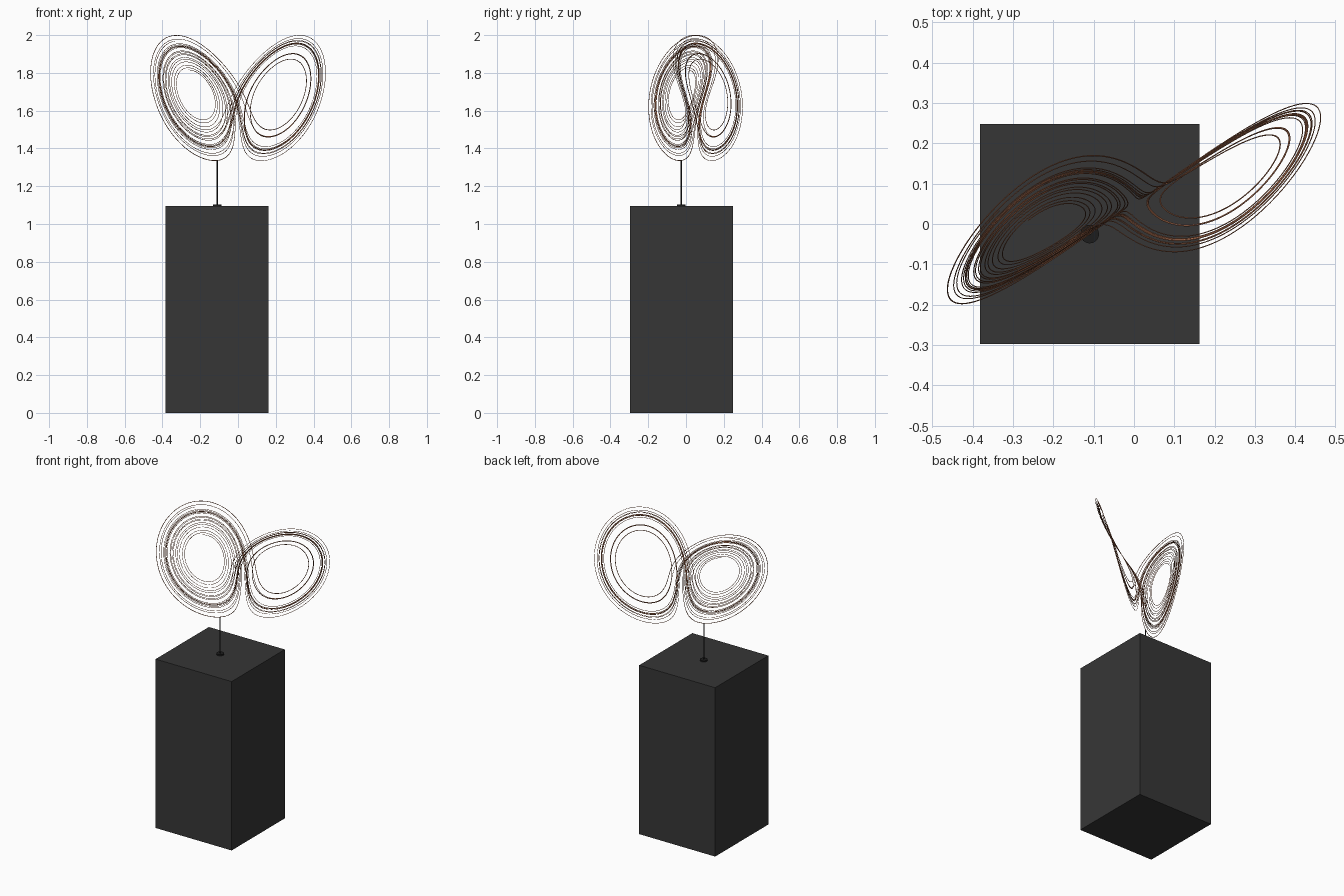
import bpy, math

if "Cube" in bpy.data.objects:
    bpy.data.objects.remove(bpy.data.objects["Cube"], do_unlink=True)


def material(name, rgb, rough=0.6):
    m = bpy.data.materials.new(name)
    m.use_nodes = True
    m.diffuse_color = (*rgb, 1)
    bsdf = m.node_tree.nodes["Principled BSDF"]
    bsdf.inputs["Base Color"].default_value = (*rgb, 1)
    bsdf.inputs["Roughness"].default_value = rough
    return m


charcoal = material("charcoal", (0.037, 0.037, 0.037))
black = material("black metal", (0.012, 0.012, 0.012))
copper = material("copper", (0.42, 0.16, 0.08))

CX, CY = -0.11, -0.025      # axis of plinth and rod
TOP, WIRE_LOW = 1.095, 1.335


def finish(obj, name, mat):
    obj.name = name
    obj.data.name = name
    obj.data.materials.clear()
    obj.data.materials.append(mat)


# Plinth
bpy.ops.mesh.primitive_cube_add(size=1, location=(CX, CY, TOP / 2))
plinth = bpy.context.object
plinth.scale = (0.545, 0.545, TOP)
bpy.ops.object.transform_apply(location=False, rotation=False, scale=True)
finish(plinth, "plinth", charcoal)


def cylinder(name, radius, z0, z1, sides):
    bpy.ops.mesh.primitive_cylinder_add(vertices=sides, radius=radius, depth=z1 - z0,
                                        location=(CX, CY, (z0 + z1) / 2))
    finish(bpy.context.object, name, black)
    bpy.ops.object.shade_smooth_by_angle()


# Foot disc and thin rod that carry the wire
cylinder("rod_foot", 0.023, TOP, TOP + 0.008, 32)
cylinder("support_rod", 0.003, TOP, WIRE_LOW, 12)


# Butterfly-shaped wire: a path of the classic three-variable chaotic flow
H = 0.005


def step(x, y, z):
    def flow(x, y, z):
        return 10 * (y - x), x * (28 - z) - y, x * y - z * 8 / 3
    a, b, c = flow(x, y, z)
    d, e, f = flow(x + a * H / 2, y + b * H / 2, z + c * H / 2)
    g, h, i = flow(x + d * H / 2, y + e * H / 2, z + f * H / 2)
    j, k, l = flow(x + g * H, y + h * H, z + i * H)
    return (x + (a + 2 * d + 2 * g + j) * H / 6,
            y + (b + 2 * e + 2 * h + k) * H / 6,
            z + (c + 2 * f + 2 * i + l) * H / 6)


# Record the top of every loop on a long run
p, rising, peaks = (1.0, 1.0, 20.0), False, []
for n in range(1000000):
    q = step(*p)
    up = q[2] > p[2]
    if rising and not up and n > 4000:
        peaks.append((p, n))
    rising, p = up, q

# Choose the stretch with a dense left wing and a tight right wing
LOOPS = 34


def cost(start, flip):
    tops = [s for s, n in peaks[start:start + LOOPS]]
    left = sorted(s[2] for s in tops if s[0] * flip < 0)
    right = sorted(s[2] for s in tops if s[0] * flip > 0)
    if len(left) < 4 or len(right) < 4:
        return 1000
    return (2 * abs(left[-1] - 42.2) + 2 * abs(right[-1] - 42.2)
            + abs(left[0] - 32.3) + abs(right[0] - 34.4)
            + abs(right[-2] - 38.7) + 0.2 * abs(len(right) - 12)
            + 0.3 * abs(sum(t > 40.5 for t in left) - 3))


_, first, flip = min((cost(i, f), i, f)
                     for i in range(len(peaks) - LOOPS - 1) for f in (-1, 1))
p, begin = peaks[first]
path = []
for n in range(peaks[first + LOOPS][1] - begin):
    path.append((p[0] * flip, p[1] * flip, p[2]))
    p = step(*p)


def turned(deg):
    c, s = math.cos(math.radians(deg)), math.sin(math.radians(deg))
    return [(c * x + s * y, c * y - s * x, z) for x, y, z in path]


def span(pts, axis):
    vals = [v[axis] for v in pts]
    return min(vals), max(vals)


def misfit(deg):
    pts = turned(deg)
    (a, b), (c, d) = span(pts, 0), span(pts, 1)
    return abs((d - c) / (b - a) - 0.5 / 0.93)


# Turn the wire about z and fit it above the plinth
pts = turned(min(range(20, 39), key=misfit))
box = ((-0.463, 0.463), (-0.198, 0.299), (WIRE_LOW, 1.999))
spans = [span(pts, a) for a in range(3)]


def fit(v, a):
    lo, hi = spans[a]
    return box[a][0] + (v - lo) / (hi - lo) * (box[a][1] - box[a][0])


curve = bpy.data.curves.new("butterfly_wire", "CURVE")
curve.dimensions = "3D"
curve.bevel_depth = 0.0013
curve.bevel_resolution = 1
curve.use_fill_caps = True
spline = curve.splines.new("POLY")
spline.points.add(len(pts) - 1)
for point, v in zip(spline.points, pts):
    point.co = (fit(v[0], 0), fit(v[1], 1), fit(v[2], 2), 1)
wire = bpy.data.objects.new("butterfly_wire", curve)
bpy.context.collection.objects.link(wire)
finish(wire, "butterfly_wire", copper)
bpy.ops.object.select_all(action="DESELECT")
wire.select_set(True)
bpy.context.view_layer.objects.active = wire
bpy.ops.object.convert(target="MESH")
